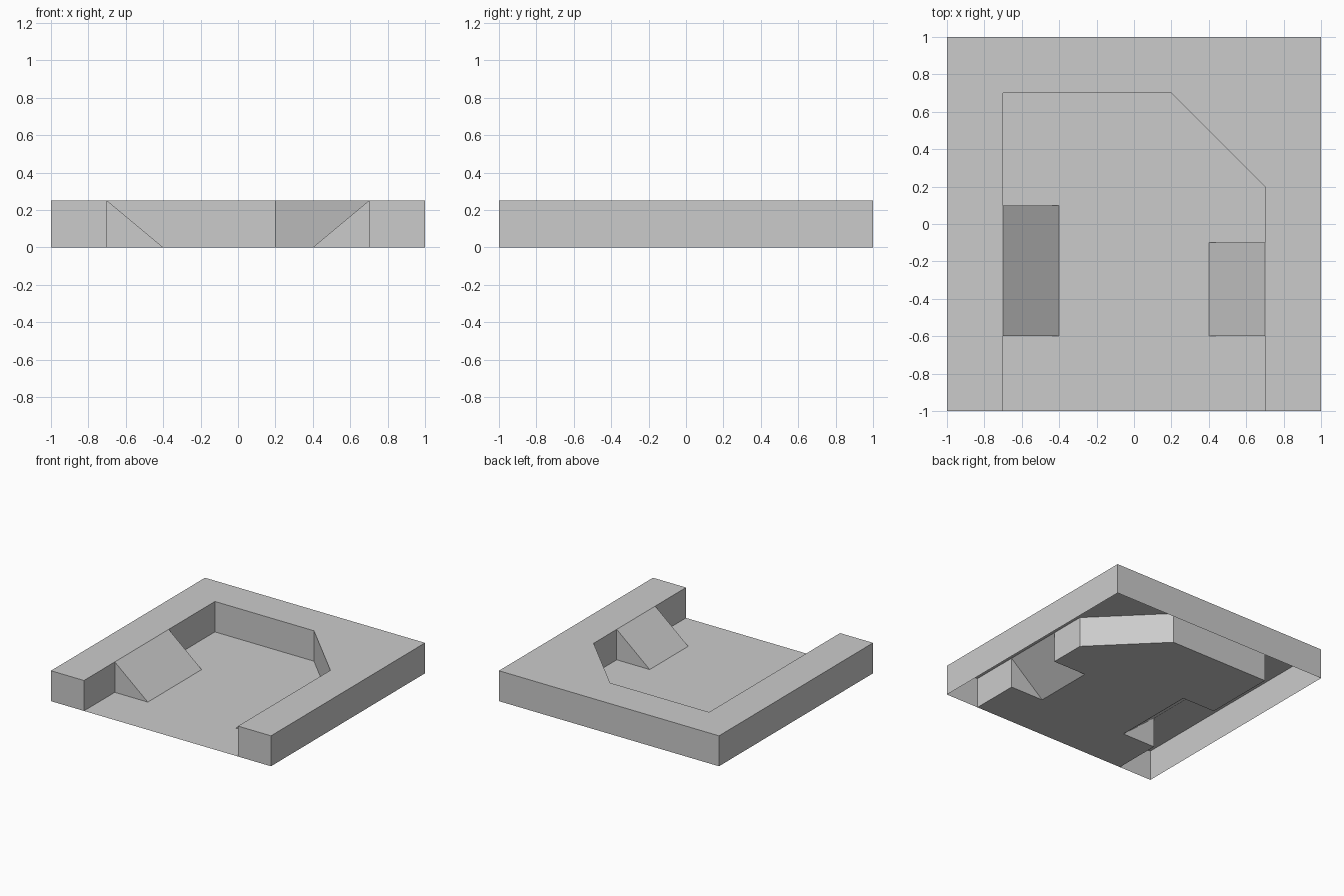
import bpy

if "Cube" in bpy.data.objects:
    bpy.data.objects.remove(bpy.data.objects["Cube"])

H = 0.25                      # rim height
RAMPS = {"left_ramp": (-1, -0.6, 0.1), "right_ramp": (1, -0.6, -0.1)}  # side, y from, y to


def sheet(name, faces):
    """Open shell from faces given as point lists, sharing equal points."""
    verts = list(dict.fromkeys(p for f in faces for p in f))
    mesh = bpy.data.meshes.new(name)
    mesh.from_pydata(verts, [], [[verts.index(p) for p in f] for f in faces])
    mesh.update()
    obj = bpy.data.objects.new(name, mesh)
    bpy.context.collection.objects.link(obj)


def level(outline, z):
    return [(x, y, z) for x, y in outline]


# floor, notched where the hollow ramps stand
sheet("floor", [level([
    (-0.7, -1), (0.7, -1),
    (0.7, -0.6), (0.4, -0.6), (0.4, -0.1), (0.7, -0.1),
    (0.7, 0.2), (0.2, 0.7), (-0.7, 0.7),
    (-0.7, 0.1), (-0.4, 0.1), (-0.4, -0.6), (-0.7, -0.6)], 0.0)])

# rim: U-shaped top with walls dropped from its outline, open below and behind ramps
rim = [(-1, -1), (-0.7, -1), (-0.7, -0.6), (-0.7, 0.1), (-0.7, 0.7), (0.2, 0.7),
       (0.7, 0.2), (0.7, -0.1), (0.7, -0.6), (0.7, -1), (1, -1), (1, 1), (-1, 1)]
ramp_edges = [{(s * 0.7, y0), (s * 0.7, y1)} for s, y0, y1 in RAMPS.values()]
faces = [level(rim, H)]
for a, b in zip(rim, rim[1:] + rim[:1]):
    if {a, b} not in ramp_edges:
        faces.append([(*a, 0.0), (*b, 0.0), (*b, H), (*a, H)])
sheet("rim", faces)

# ramps: slope plus two triangular ends
for name, (s, y0, y1) in RAMPS.items():
    foot, top = s * 0.4, s * 0.7
    faces = [
        [(foot, y0, 0), (foot, y1, 0), (top, y1, H), (top, y0, H)],
        [(top, y0, 0), (foot, y0, 0), (top, y0, H)],
        [(foot, y1, 0), (top, y1, 0), (top, y1, H)],
    ]
    sheet(name, [f[::-1] for f in faces] if s > 0 else faces)
